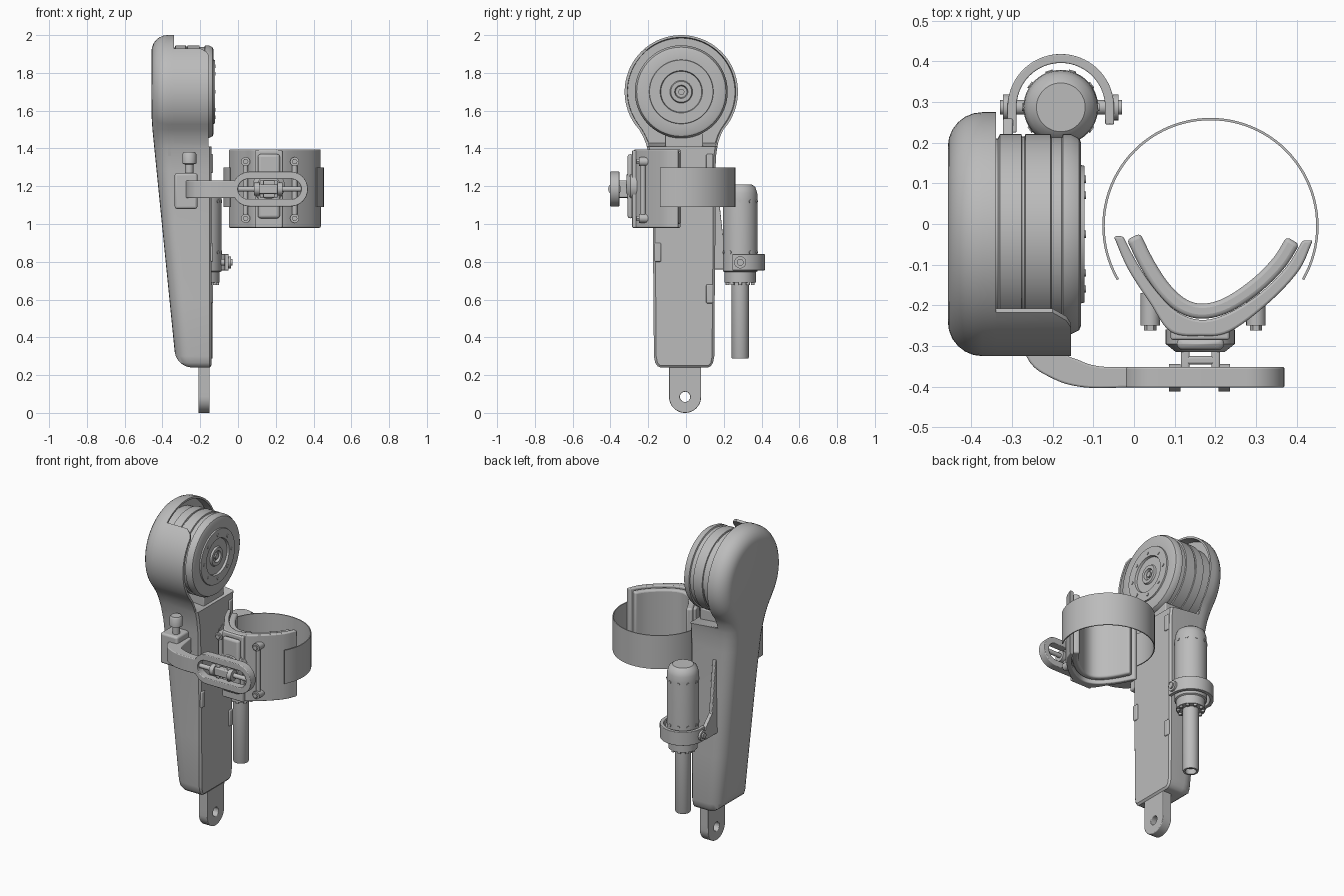
import bpy, bmesh, math
from math import sin, cos, pi, radians
from mathutils import Vector

if "Cube" in bpy.data.objects:
    bpy.data.objects.remove(bpy.data.objects["Cube"])

grey = bpy.data.materials.new("light_grey")
grey.use_nodes = True
grey.diffuse_color = (0.5, 0.5, 0.5, 1)
grey.node_tree.nodes["Principled BSDF"].inputs["Base Color"].default_value = (0.5, 0.5, 0.5, 1)


def build(name, verts, faces, bevel=0, angle=35):
    me = bpy.data.meshes.new(name)
    me.from_pydata([tuple(v) for v in verts], [], faces)
    bm = bmesh.new()
    bm.from_mesh(me)
    bmesh.ops.remove_doubles(bm, verts=bm.verts, dist=0.0002)
    bmesh.ops.recalc_face_normals(bm, faces=bm.faces)
    bm.to_mesh(me)
    bm.free()
    me.materials.append(grey)
    ob = bpy.data.objects.new(name, me)
    bpy.context.collection.objects.link(ob)
    if bevel:
        mod = ob.modifiers.new("Bevel", "BEVEL")
        mod.width, mod.segments, mod.limit_method = bevel, 3, "ANGLE"
        mod.angle_limit = radians(40)
    bpy.ops.object.select_all(action="DESELECT")
    ob.select_set(True)
    bpy.context.view_layer.objects.active = ob
    bpy.ops.object.shade_smooth_by_angle(angle=radians(angle))
    return ob


def place(axis, a, b, h):
    return {"x": (h, a, b), "y": (a, h, b), "z": (a, b, h)}[axis]


def strip(name, A, B, axis, lo, hi, closed=False, bevel=0):
    """Band between two matching 2D paths, extruded along an axis."""
    n = len(A)
    his = hi if isinstance(hi, list) else [hi] * n
    v = []
    for a, b, h in zip(A, B, his):
        v += [place(axis, *a, lo), place(axis, *b, lo), place(axis, *b, h), place(axis, *a, h)]
    f = []
    for i in range(n if closed else n - 1):
        p, q = 4 * i, 4 * ((i + 1) % n)
        f += [(p + k, p + (k + 1) % 4, q + (k + 1) % 4, q + k) for k in range(4)]
    if not closed:
        f += [(0, 1, 2, 3), tuple(4 * n - 4 + k for k in range(4))]
    return build(name, v, f, bevel)


def box(name, x, y, z, bevel=0.006):
    return strip(name, [(x[0], y[0]), (x[1], y[0])], [(x[0], y[1]), (x[1], y[1])], "z", *z, bevel=bevel)


def lathe(name, prof, axis, a, b, n=48):
    """Spin (radius, height) pairs around an axis line."""
    v = [place(axis, a + r * cos(2 * pi * i / n), b + r * sin(2 * pi * i / n), h)
         for r, h in prof for i in range(n)]
    f = [(k * n + i, k * n + (i + 1) % n, k * n + n + (i + 1) % n, k * n + n + i)
         for k in range(len(prof) - 1) for i in range(n)]
    f += [tuple(range(n)), tuple(range(len(v) - n, len(v)))]
    return build(name, v, f)


def rod(name, axis, a, b, r, lo, hi, n=24):
    return lathe(name, [(r, lo), (r, hi)], axis, a, b, n)


def smooth(pts, steps=6):
    P = [Vector(p) for p in pts]
    P = [2 * P[0] - P[1]] + P + [2 * P[-1] - P[-2]]
    out = []
    for i in range(1, len(P) - 2):
        p0, p1, p2, p3 = P[i - 1:i + 3]
        for s in range(steps):
            t = s / steps
            out.append(0.5 * (2 * p1 + (p2 - p0) * t + (2 * p0 - 5 * p1 + 4 * p2 - p3) * t * t
                              + (3 * p1 - p0 - 3 * p2 + p3) * t ** 3))
    return out + [P[-2]]


def offset(path, d):
    out = []
    for i, p in enumerate(path):
        t = (path[min(i + 1, len(path) - 1)] - path[max(i - 1, 0)]).normalized()
        out.append(p + Vector((-t.y, t.x)) * d)
    return out


def arc(cx, cy, r, a0, a1, n=64):
    return [Vector((cx + r * cos(radians(a0 + (a1 - a0) * i / n)),
                    cy + r * sin(radians(a0 + (a1 - a0) * i / n)))) for i in range(n + 1)]


# Housing outline: round head flowing into a tapering shank
CY, CZ, R, BASE = -0.025, 1.70, 0.30, 0.24
SHANK = [(1.5, .223), (1.465, .205), (1.43, .192), (1.41, .187), (1.36, .177), (1.28, .17),
         (1.0, .166), (0.6, .162), (0.3, .16), (0.265, .153), (0.247, .14), (BASE, .125)]


def outline(d):
    rows = [(CZ + (R - d) * cos(radians(t)), CY, (R - d) * sin(radians(t))) for t in range(0, 126, 5)]
    rows += [(max(z, BASE + d), CY + 0.015 * min(1, (1.5 - z) / 0.3), h - d) for z, h in SHANK]
    return rows


def outer_x(z):
    return -0.458 + max(0, 1.55 - z) * 0.1


def head(i):
    return i < 29


def ring(d, xfun):
    rows = outline(d)
    left = [(xfun(i, z), c - h, z) for i, (z, c, h) in enumerate(rows)]
    right = [(xfun(i, z), c + h, z) for i, (z, c, h) in enumerate(rows)]
    return left + right[::-1]


rings = []
for k in range(6, -1, -1):
    t = k / 6 * pi / 2
    rings.append(ring(0.085 * (1 - cos(t)), lambda i, z: outer_x(z) + 0.085 * (1 - sin(t))))
rings += [ring(0, lambda i, z: -0.34 if head(i) else -0.15),
          ring(0.012, lambda i, z: -0.34 if head(i) else -0.14),
          ring(0.016, lambda i, z: -0.39 if head(i) else -0.14)]
n = len(rings[0])
faces = [(k * n + i, k * n + (i + 1) % n, k * n + n + (i + 1) % n, k * n + n + i)
         for k in range(len(rings) - 1) for i in range(n)]
for s in (0, (len(rings) - 1) * n):
    faces += [(s + i, s + i + 1, s + n - 2 - i, s + n - 1 - i) for i in range(n // 2 - 1)]
build("housing", [v for r in rings for v in r], faces)

# Front lip that guards the joint drive
lip_out = [(c - h, z) for z, c, h in outline(0)][8:31]
lip_in = [(c - h, z) for z, c, h in outline(0.015)][8:31]
strip("front_lip", lip_out, lip_in, "x", -0.37, [-0.20, -0.167] + [-0.155] * 21)
box("neck_block", (-0.36, -0.16), (-0.11, 0.09), (1.38, 1.48))

# Joint drive
lathe("joint_drive", [(.235, -.40), (.235, -.335), (.246, -.33), (.246, -.277), (.24, -.275), (.24, -.269),
                      (.246, -.267), (.246, -.205), (.238, -.203), (.238, -.178), (.246, -.175),
                      (.246, -.155), (.236, -.135), (.225, -.13), (.17, -.13), (.168, -.122), (.112, -.122),
                      (.108, -.135), (.06, -.135), (.055, -.125), (.035, -.125), (.03, -.14)], "x", CY, CZ, 72)
for i in range(8):
    t = i * pi / 4
    rod("drive_screw", "x", CY + .135 * cos(t), CZ + .135 * sin(t), .009, -.13, -.118, 12)
rod("drive_hub", "x", CY, CZ, .018, -.15, -.128, 6)

# End tab with a pin hole
turn = [2 * pi * i / 48 for i in range(48)]
lim = lambda s: max(-1, min(1, s * 2 ** .5))
tab = [(-0.005 + .085 * (cos(t) if sin(t) < 0 else lim(cos(t))),
        .085 + (.085 * sin(t) if sin(t) < 0 else .2 * lim(sin(t)))) for t in turn]
strip("end_tab", tab, [(-0.005 + .027 * cos(t), .085 + .027 * sin(t)) for t in turn],
      "x", -.21, -.15, True, .004)

# Latches on the shank face
for y, z in ((-.15, .85), (.125, .63), (.125, 1.32)):
    box("latch", (-.15, -.132), (y - .018, y + .018), (z - .05, z + .05))

# Arm cuff: strap, shell and pad
strap = arc(0.188, -0.005, 0.266, -30, 210)
strip("strap", strap, offset(strap, .006), "z", 1.09, 1.30)
shell = smooth([(-.05, -.03), (-.015, -.11), (.04, -.195), (.09, -.265), (.165, -.275), (.235, -.265),
                (.33, -.195), (.405, -.115), (.44, -.04)])
inner = smooth([(-.027, -.03), (.01, -.1), (.055, -.165), (.105, -.215), (.165, -.236), (.23, -.22),
                (.31, -.17), (.375, -.105), (.415, -.04)])
strip("cuff_shell", shell, inner, "z", .98, 1.395, bevel=.006)
pad = smooth([(0, -.03), (.035, -.1), (.075, -.16), (.12, -.2), (.17, -.213), (.23, -.197),
              (.3, -.15), (.355, -.095), (.39, -.04)])
strip("cuff_pad", offset(pad, .017), offset(pad, -.02), "z", 1.0, 1.385, bevel=.015)
for x in (.04, .30):
    rod("cuff_rod", "z", x, -.228, .014, 1.03, 1.33)
    for z in (1.03, 1.33):
        rod("cuff_bolt", "y", x, z, .024, -.25, -.17)
        rod("cuff_bolt_head", "y", x, z, .015, -.262, -.24, 6)

# Slider block behind the arm
box("cuff_block", (.09, .235), (-.285, -.25), (.98, 1.39))
lathe("cuff_boss", [(.085, -.26), (.085, -.295), (.06, -.315)], "y", .163, 1.2).scale = (1, 1, 1)
box("boss_plate", (.105, .222), (-.31, -.28), (1.03, 1.37), .015)
for x in (.115, .19):
    box("slider_cheek", (x, x + .022), (-.385, -.29), (1.14, 1.23))
box("slider_bridge", (.115, .21), (-.345, -.325), (1.14, 1.23))

# Slotted support arm


def stadium(r, x0, x1):
    pts = arc(x1 - r, 1.185, r, -90, 90, 20) + arc(x0 + r, 1.185, r, 90, 270, 20)
    return pts


strip("slotted_arm", stadium(.092, -.03, .37), stadium(.053, 0, .335), "y", -.402, -.352, True, .004)
strip("arm_elbow", smooth([(-.30, -.17), (-.265, -.325), (-.2, -.38), (-.12, -.402), (-.01, -.402)]),
      smooth([(-.2, -.17), (-.175, -.305), (-.135, -.335), (-.085, -.35), (-.01, -.352)]),
      "z", 1.137, 1.23, bevel=.005)
rod("slot_shaft", "x", -.375, 1.185, .014, 0, .335)
for x in (.1, .222):
    rod("slot_collar", "x", -.378, 1.185, .034, x - .014, x + .014)
box("slot_nut", (.11, .21), (-.395, -.355), (1.16, 1.21))

# Arm mount with clamping knob
box("arm_mount", (-.335, -.215), (-.295, -.13), (1.08, 1.27), .012)
lathe("clamp_knob", [(.022, 1.25), (.022, 1.315), (.037, 1.32), (.037, 1.37), (.03, 1.38)], "z", -.258, -.245)

# Linear actuator at the back
AX, AY = -.18, .287
lathe("actuator", [(.055, .69), (.083, .69), (.083, .745), (.092, .75), (.092, 1.13), (.09, 1.165),
                   (.08, 1.195), (.06, 1.21)], "z", AX, AY)
lathe("piston_rod", [(.046, .72), (.046, .295), (.043, .287), (.032, .287), (.032, .32)], "z", AX, AY)
for i in range(10):
    t = 2 * pi * i / 10
    x, y = AX + cos(t) * .07, AY + sin(t) * .07
    rod("flange_screw", "z", x, y, .01, .678, .70, 12)
    for z in (.85, 1.12):
        rivet = rod("rivet", "z", 0, 0, .009, .085, .095, 12)
        rivet.rotation_euler = (0, pi / 2, t)
        rivet.location = (AX, AY, z)

# Swivel clamp and its bracket
yoke = [Vector((AX + .131, .245))] + arc(AX, AY, .131, 0, 180, 40) + [Vector((AX - .131, .225))]
strip("yoke", yoke, offset(yoke, .022), "z", .755, .84, bevel=.003)
for s in (-1, 1):
    lo, hi = sorted((AX + s * .085, AX + s * .15))
    rod("pivot_pin", "x", AY, .797, .018, lo, hi)
    lo, hi = sorted((AX + s * .128, AX + s * .142))
    rod("pivot_washer", "x", AY, .797, .032, lo, hi)
strip("actuator_bracket", [(.165, 1.22), (.2, .9), (.26, .84), (.26, .76)],
      [(.12, 1.22), (.12, .9), (.12, .84), (.12, .76)], "x", -.322, -.298, bevel=.004)
